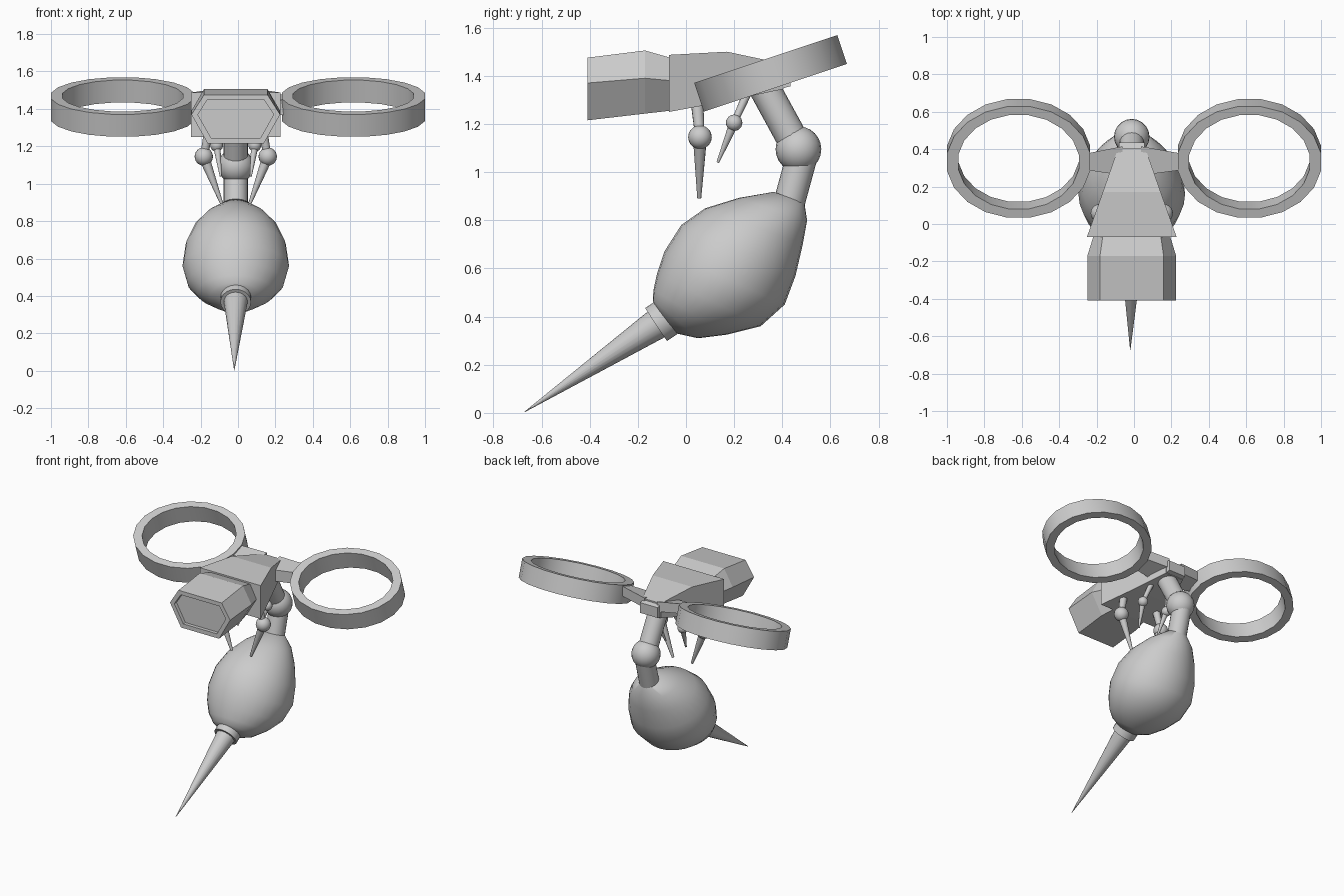
import bpy, bmesh, math
from mathutils import Vector, Matrix

if "Cube" in bpy.data.objects:
    bpy.data.objects.remove(bpy.data.objects["Cube"])

CX = -0.012  # body centre line


def finish(name, bm, smooth=None):
    bmesh.ops.recalc_face_normals(bm, faces=bm.faces)
    me = bpy.data.meshes.new(name)
    bm.to_mesh(me)
    bm.free()
    ob = bpy.data.objects.new(name, me)
    bpy.context.collection.objects.link(ob)
    if smooth:
        bpy.ops.object.select_all(action='DESELECT')
        ob.select_set(True)
        bpy.context.view_layer.objects.active = ob
        bpy.ops.object.shade_smooth_by_angle(angle=math.radians(smooth))
    return ob


def loft(name, sections, smooth=None, closed=False):
    """Skin a list of equal-length point loops; cap the ends or close into a ring."""
    bm = bmesh.new()
    loops = [[bm.verts.new(p) for p in s] for s in sections]
    n = len(loops[0])
    pairs = list(zip(loops, loops[1:]))
    if closed:
        pairs.append((loops[-1], loops[0]))
    for a, b in pairs:
        for i in range(n):
            j = (i + 1) % n
            bm.faces.new((a[i], a[j], b[j], b[i]))
    if not closed:
        bm.faces.new(loops[0])
        bm.faces.new(loops[-1])
    return finish(name, bm, smooth)


def rod(name, a, b, r1, r2, sides=20):
    a, b = Vector(a), Vector(b)
    d = b - a
    bm = bmesh.new()
    m = Matrix.Translation((a + b) / 2) @ d.to_track_quat('Z', 'Y').to_matrix().to_4x4()
    bmesh.ops.create_cone(bm, cap_ends=True, segments=sides, radius1=r1, radius2=r2,
                          depth=d.length, matrix=m)
    return finish(name, bm, 40)


def ball(name, c, r):
    bm = bmesh.new()
    bmesh.ops.create_uvsphere(bm, u_segments=20, v_segments=12, radius=r,
                              matrix=Matrix.Translation(c))
    return finish(name, bm, 40)


def hexagon(y, bottom, mid, top, wb, wm, wt):
    return [(CX + x, y, z) for x, z in
            ((-wb, bottom), (wb, bottom), (wm, mid), (wt, top), (-wt, top), (-wm, mid))]


# Head: hexagonal block with a recessed face plate
loft("head", [
    hexagon(-0.385, 1.245, 1.37, 1.447, 0.132, 0.203, 0.152),
    hexagon(-0.41, 1.245, 1.37, 1.447, 0.132, 0.203, 0.152),
    hexagon(-0.41, 1.215, 1.37, 1.475, 0.15, 0.237, 0.17),
    hexagon(-0.17, 1.243, 1.39, 1.505, 0.15, 0.237, 0.17),
    hexagon(-0.065, 1.255, 1.38, 1.475, 0.13, 0.205, 0.155)])


# Thorax: wedge narrowing to the rear, plus a small rear block
def slab(y, z0, z1, w):
    return [(CX - w, y, z0), (CX + w, y, z0), (CX + w, y, z1), (CX - w, y, z1)]


loft("thorax", [slab(-0.07, 1.25, 1.487, 0.24), slab(0.17, 1.295, 1.50, 0.155),
                slab(0.405, 1.345, 1.45, 0.073)])
loft("rear_block", [slab(0.39, 1.345, 1.445, 0.068), slab(0.435, 1.357, 1.43, 0.068)])

# Rotor rings and their arms
tilt = Matrix.Rotation(math.radians(18.4), 4, 'X')
N = 20
for s, side in ((-1, "left"), (1, "right")):
    place = Matrix.Translation((s * 0.617, 0.351, 1.41)) @ tilt
    rings = []
    for rx, ry, z in ((0.383, 0.317, -0.063), (0.383, 0.317, 0.063),
                      (0.322, 0.268, 0.063), (0.322, 0.268, -0.063)):
        rings.append([place @ Vector((rx * math.cos(2 * math.pi * (i + .5) / N) / math.cos(math.pi / N),
                                      ry * math.sin(2 * math.pi * (i + .5) / N), z)) for i in range(N)])
    loft("rotor_ring_" + side, rings, 25, closed=True)
    loft("rotor_arm_" + side, [
        [(x, y0, z0), (x, y1, z0 + 0.04), (x, y1, z1 + 0.03), (x, y0, z1)]
        for x, y0, y1, z0, z1 in ((CX + s * 0.05, 0.26, 0.415, 1.35, 1.43),
                                  (s * 0.262, 0.29, 0.375, 1.37, 1.45))])

# Jointed waist
rod("waist_upper", (CX, 0.32, 1.36), (CX, 0.465, 1.095), 0.065, 0.065)
ball("waist_joint", (CX, 0.467, 1.095), 0.095)
rod("waist_lower", (CX, 0.485, 1.08), (CX, 0.425, 0.86), 0.065, 0.065)

# Abdomen: round sections spanning upper and lower outline points (y, z, y, z, half width)
profile = [(0.365, 0.918, 0.492, 0.87, 0.066), (0.22, 0.893, 0.503, 0.80, 0.15),
           (0.08, 0.85, 0.485, 0.70, 0.22), (-0.02, 0.78, 0.455, 0.57, 0.268),
           (-0.09, 0.67, 0.41, 0.45, 0.285), (-0.12, 0.58, 0.31, 0.36, 0.258),
           (-0.135, 0.51, 0.17, 0.325, 0.205), (-0.138, 0.47, 0.05, 0.31, 0.142),
           (-0.13, 0.44, -0.04, 0.33, 0.075)]
sections = []
for y0, z0, y1, z1, w in profile:
    c = Vector((CX, (y0 + y1) / 2, (z0 + z1) / 2))
    v = Vector((0, (y1 - y0) / 2, (z1 - z0) / 2))
    sections.append([c + Vector((w, 0, 0)) * math.cos(t) + v * math.sin(t)
                     for t in (2 * math.pi * i / 28 for i in range(28))])
loft("abdomen", sections, 50)

# Stinger with collar
base, tip = Vector((CX, -0.105, 0.38)), Vector((CX - 0.008, -0.672, 0.003))
axis = (tip - base).normalized()
rod("stinger_collar", base - axis * 0.03, base + axis * 0.023, 0.082, 0.082)
rod("stinger", base, tip, 0.066, 0.001)

# Two pairs of jointed legs
for s, side in ((-1, "left"), (1, "right")):
    def P(x, y, z):
        return (CX + s * x, y, z)
    for label, hip, knee, foot, r in (
            ("front", P(0.14, 0.045, 1.30), P(0.171, 0.058, 1.145), P(0.075, 0.055, 0.893), 0.049),
            ("rear", P(0.07, 0.26, 1.34), P(0.102, 0.20, 1.205), P(0.08, 0.132, 1.04), 0.034)):
        rod(f"{label}_leg_upper_{side}", hip, knee, r * 0.55, r * 0.4, 12)
        ball(f"{label}_leg_joint_{side}", knee, r)
        rod(f"{label}_leg_lower_{side}", knee, foot, r * 0.6, r * 0.17, 12)
